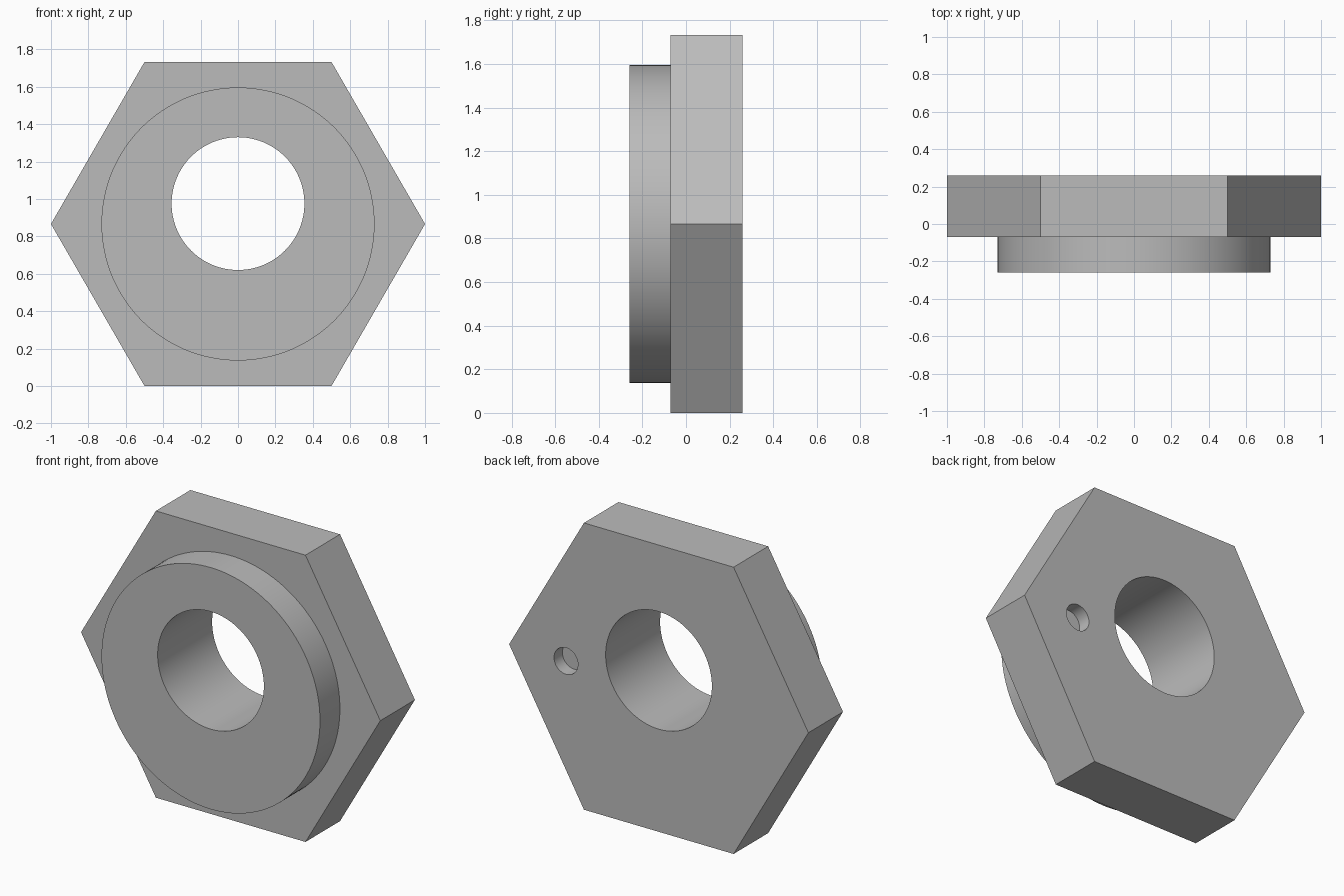
import bpy, bmesh
from math import cos, sin, pi, radians

default = bpy.data.objects.get("Cube")
if default:
    bpy.data.objects.remove(default, do_unlink=True)

MID_Z = cos(radians(30))       # hexagon centre height for a corner radius of 1
FRONT, SHOULDER, BACK = -0.26, -0.07, 0.26

steel = bpy.data.materials.new("grey steel")
steel.use_nodes = True
colour = (0.5, 0.5, 0.5, 1)
steel.diffuse_color = colour
steel.node_tree.nodes["Principled BSDF"].inputs["Base Color"].default_value = colour


def prism(name, sides, radius, y0, y1, x=0.0, z=MID_Z):
    """Closed prism lying along y, with its first corner towards +x."""
    bm = bmesh.new()
    ring = [bm.verts.new((x + radius * cos(2 * pi * i / sides), y0,
                          z + radius * sin(2 * pi * i / sides))) for i in range(sides)]
    cap = bm.faces.new(ring)
    grown = bmesh.ops.extrude_face_region(bm, geom=[cap], use_keep_orig=True)["geom"]
    bmesh.ops.translate(bm, vec=(0, y1 - y0, 0),
                        verts=[v for v in grown if isinstance(v, bmesh.types.BMVert)])
    bmesh.ops.recalc_face_normals(bm, faces=bm.faces)
    mesh = bpy.data.meshes.new(name)
    bm.to_mesh(mesh)
    bm.free()
    mesh.materials.append(steel)
    obj = bpy.data.objects.new(name, mesh)
    bpy.context.collection.objects.link(obj)
    return obj


def combine(target, tool, operation):
    """Apply a boolean and discard the tool."""
    mod = target.modifiers.new(tool.name, 'BOOLEAN')
    mod.operation, mod.solver, mod.object = operation, 'EXACT', tool
    bpy.ops.object.select_all(action='DESELECT')
    target.select_set(True)
    bpy.context.view_layer.objects.active = target
    bpy.ops.object.modifier_apply(modifier=mod.name)
    bpy.data.objects.remove(tool, do_unlink=True)


# Hexagonal flange with a round boss on its front
flange = prism("hex_flange", 6, 1.0, SHOULDER, BACK)
combine(flange, prism("round_boss", 128, 0.73, FRONT, BACK - 0.1), 'UNION')

# Off-centre through bore, and a shallow pin hole in the back
combine(flange, prism("bore_cutter", 96, 0.355, -0.5, 0.5, z=0.975), 'DIFFERENCE')
combine(flange, prism("pin_hole_cutter", 48, 0.08, BACK - 0.08, 0.5, x=0.62), 'DIFFERENCE')

bpy.ops.object.shade_smooth_by_angle(angle=radians(30))
